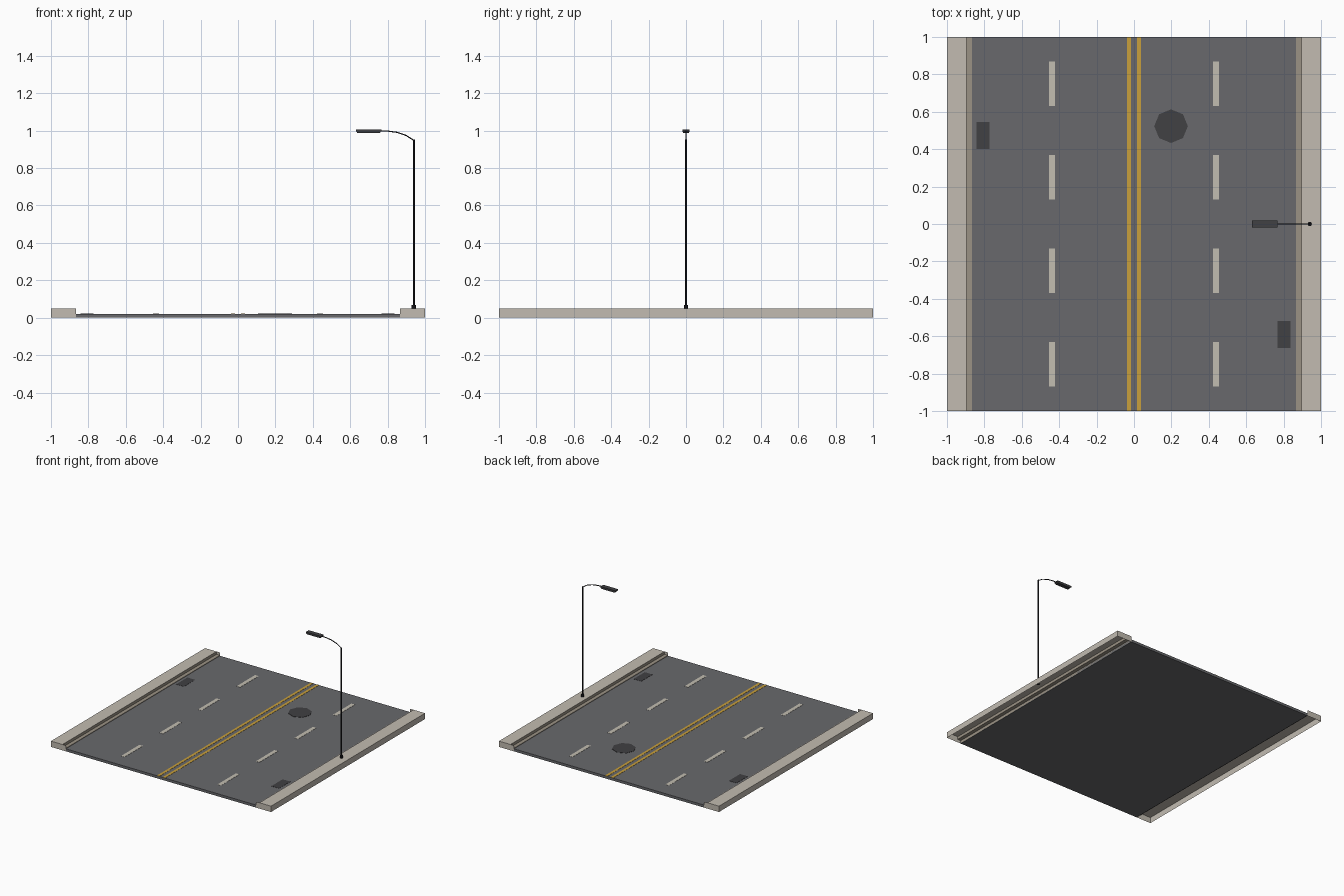
import bpy
import bmesh
from mathutils import Vector

cube = bpy.data.objects.get("Cube")
if cube:
    bpy.data.objects.remove(cube, do_unlink=True)


def material(name, r, g, b):
    m = bpy.data.materials.new(name)
    m.use_nodes = True
    m.diffuse_color = (r, g, b, 1)
    bsdf = next(n for n in m.node_tree.nodes if n.type == 'BSDF_PRINCIPLED')
    bsdf.inputs["Base Color"].default_value = (r, g, b, 1)
    return m


ASPHALT = material("asphalt", 0.138, 0.141, 0.15)
CONCRETE = material("pale concrete", 0.54, 0.50, 0.44)
GUTTER = material("worn concrete", 0.33, 0.29, 0.235)
WHITE = material("white paint", 0.54, 0.51, 0.44)
YELLOW = material("yellow paint", 0.58, 0.35, 0.045)
IRON = material("dark iron", 0.052, 0.052, 0.056)
POLE = material("black metal", 0.012, 0.012, 0.015)


def finish(name, bm, *mats):
    mesh = bpy.data.meshes.new(name)
    bm.to_mesh(mesh)
    bm.free()
    obj = bpy.data.objects.new(name, mesh)
    bpy.context.collection.objects.link(obj)
    for m in mats:
        mesh.materials.append(m)
    return obj


def box(name, centre, size, mat, taper=1.0):
    """Box whose bottom can be narrowed."""
    bm = bmesh.new()
    bmesh.ops.create_cube(bm, size=1)
    for v in bm.verts:
        k = taper if v.co.z < 0 else 1
        v.co = Vector(centre) + Vector((v.co.x * size[0] * k,
                                        v.co.y * size[1] * k, v.co.z * size[2]))
    return finish(name, bm, mat)


def cylinder(name, x, y, z0, z1, radius, sides, mat):
    bm = bmesh.new()
    bmesh.ops.create_cone(bm, cap_ends=True, segments=sides, radius1=radius,
                          radius2=radius, depth=z1 - z0)
    bmesh.ops.translate(bm, verts=bm.verts, vec=(x, y, (z0 + z1) / 2))
    return finish(name, bm, mat)


ROAD_TOP = 0.021
KERB_TOP = 0.048


def sidewalk(name, side):
    """Open-bottomed kerb shell with a low gutter strip and full-height ends."""
    profile = [(1, 0), (1, KERB_TOP), (0.895, KERB_TOP),
               (0.895, 0.025), (0.865, 0.025), (0.865, 0)]
    bm = bmesh.new()
    rows = [[bm.verts.new((side * x, y, z)) for x, z in profile] for y in (-1, 1)]
    for i in range(len(profile) - 1):
        loop = [rows[0][i], rows[0][i + 1], rows[1][i + 1], rows[1][i]]
        face = bm.faces.new(loop if side < 0 else loop[::-1])
        face.material_index = 1 if i >= 2 else 0
    for y in (-1, 1):
        ends = [(0.865, 0), (1, 0), (1, KERB_TOP), (0.865, KERB_TOP)]
        loop = [bm.verts.new((side * x, y, z)) for x, z in ends]
        bm.faces.new(loop if side * y < 0 else loop[::-1])
    return finish(name, bm, CONCRETE, GUTTER)


# Road bed and sidewalks
box("road", (0, 0, ROAD_TOP / 2), (1.73, 2, ROAD_TOP), ASPHALT)
sidewalk("left_sidewalk", 1)
sidewalk("right_sidewalk", -1)

# Painted markings
for side, label in ((1, "left"), (-1, "right")):
    box(label + "_centre_line", (side * 0.026, 0, ROAD_TOP), (0.022, 2, 0.003), YELLOW)
    for i in range(4):
        box(f"{label}_lane_dash_{i + 1}", (side * 0.438, -0.75 + i * 0.5, ROAD_TOP),
            (0.032, 0.24, 0.003), WHITE)

# Drains and manhole cover
box("left_drain", (0.803, -0.59, ROAD_TOP), (0.07, 0.145, 0.003), IRON)
box("right_drain", (-0.807, 0.473, ROAD_TOP), (0.07, 0.145, 0.003), IRON)
cylinder("manhole_cover", 0.198, 0.523, ROAD_TOP - 0.002, ROAD_TOP + 0.002, 0.09, 8, IRON)

# Street lamp
LAMP_X = 0.94
cylinder("lamp_base", LAMP_X, 0, KERB_TOP - 0.003, 0.068, 0.012, 8, POLE)
cylinder("lamp_pole", LAMP_X, 0, 0.06, 0.952, 0.0055, 8, POLE)

curve = bpy.data.curves.new("lamp_arm", 'CURVE')
curve.dimensions = '3D'
curve.bevel_depth = 0.0035
curve.bevel_resolution = 1
curve.use_fill_caps = True
path = [(LAMP_X, 0.948), (0.9, 0.974), (0.85, 0.991), (0.8, 0.998), (0.75, 0.999)]
spline = curve.splines.new('POLY')
spline.points.add(len(path) - 1)
for point, (x, z) in zip(spline.points, path):
    point.co = (x, 0, z, 1)
curve.materials.append(POLE)
bpy.context.collection.objects.link(bpy.data.objects.new("lamp_arm", curve))

box("lamp_head", (0.698, 0, 1.002), (0.136, 0.037, 0.008), IRON)
box("lamp_head_underside", (0.698, 0, 0.993), (0.136, 0.037, 0.010), IRON, taper=0.88)
